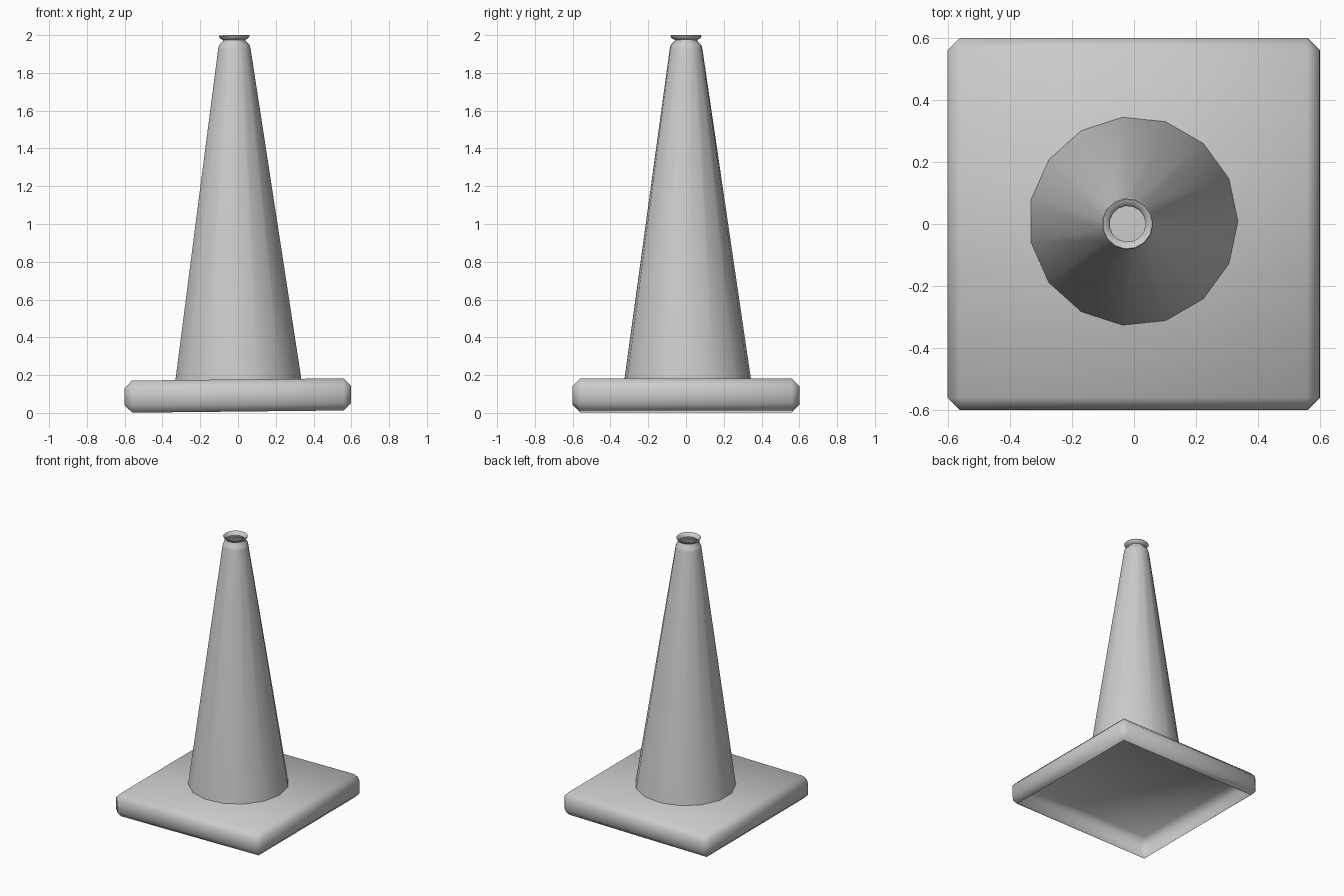
import bpy, bmesh, math
from mathutils import Matrix, Vector

cube = bpy.data.objects.get("Cube")
if cube:
    bpy.data.objects.remove(cube, do_unlink=True)

GREY = (0.6, 0.6, 0.6, 1)
grey = bpy.data.materials.new("plain grey")
grey.use_nodes = True
grey.diffuse_color = GREY
grey.node_tree.nodes["Principled BSDF"].inputs["Base Color"].default_value = GREY

# The whole cone leans slightly towards its right
HEIGHT = 0.17
LIFT = Matrix.Translation((0, 0, 0.007))
LEAN = LIFT @ Matrix.Rotation(math.radians(-0.6), 4, "Y")


def finish(name, bm, angle):
    bm.transform(LEAN)
    mesh = bpy.data.meshes.new(name)
    bm.to_mesh(mesh)
    bm.free()
    obj = bpy.data.objects.new(name, mesh)
    bpy.context.collection.objects.link(obj)
    mesh.materials.append(grey)
    bpy.ops.object.select_all(action="DESELECT")
    obj.select_set(True)
    bpy.context.view_layer.objects.active = obj
    bpy.ops.object.shade_smooth_by_angle(angle=math.radians(angle))
    return obj


# Base: chamfered slab, hollow and open underneath
bm = bmesh.new()
bmesh.ops.create_cube(bm, size=1)
bmesh.ops.scale(bm, vec=(1.2, 1.2, HEIGHT), verts=bm.verts)
bmesh.ops.translate(bm, vec=(0, 0, HEIGHT / 2), verts=bm.verts)
bmesh.ops.bevel(bm, geom=bm.edges[:], offset=0.04, segments=1,
                affect="EDGES", profile=0.5)
bm.normal_update()
under = [f for f in bm.faces if f.normal.z < -0.99]
bmesh.ops.delete(bm, geom=under, context="FACES")
finish("base", bm, 60)

# Body: open tube with a rounded shoulder, a neck and a flared lip
SIDES = 15
profile = [(0.337, HEIGHT), (0.087, 1.92), (0.081, 1.942), (0.06, 1.962),
           (0.06, 1.968), (0.077, 1.977), (0.083, 1.99), (0.08, 1.993),
           (0.068, 1.988), (0.058, 1.972)]
bm = bmesh.new()
rings = []
for radius, z in profile:
    drift = 0.01 * (1 - z / 2)
    rings.append([bm.verts.new((radius * math.cos(math.tau * i / SIDES),
                                radius * math.sin(math.tau * i / SIDES) + drift, z))
                  for i in range(SIDES)])
for low, high in zip(rings, rings[1:]):
    for i in range(SIDES):
        j = (i + 1) % SIDES
        bm.faces.new((low[i], low[j], high[j], high[i]))
finish("cone_body", bm, 60)
